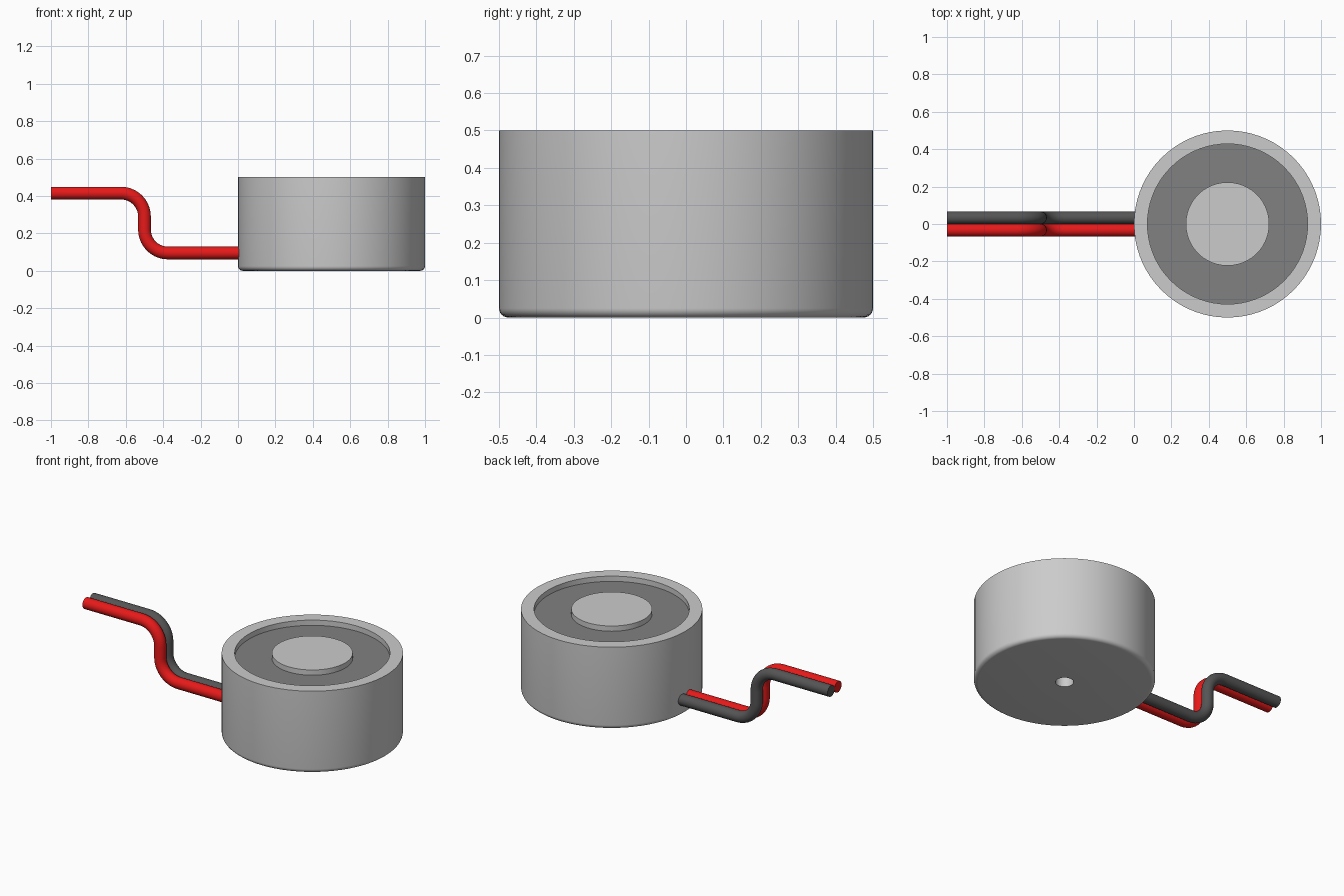
import bpy, bmesh
from math import pi, sin, cos
from mathutils import Vector, Matrix

if "Cube" in bpy.data.objects:
    bpy.data.objects.remove(bpy.data.objects["Cube"])

SEG = 72
CENTRE = Vector((0.5, 0, 0))


def material(name, rgb):
    m = bpy.data.materials.new(name)
    m.diffuse_color = (*rgb, 1)
    m.use_nodes = True
    m.node_tree.nodes["Principled BSDF"].inputs["Base Color"].default_value = m.diffuse_color
    return m


def finish(name, bm, mat=None):
    bmesh.ops.remove_doubles(bm, verts=bm.verts, dist=1e-5)
    bmesh.ops.recalc_face_normals(bm, faces=bm.faces)
    me = bpy.data.meshes.new(name)
    bm.to_mesh(me)
    bm.free()
    ob = bpy.data.objects.new(name, me)
    bpy.context.collection.objects.link(ob)
    if mat:
        me.materials.append(mat)
    bpy.ops.object.select_all(action='DESELECT')
    ob.select_set(True)
    bpy.context.view_layer.objects.active = ob
    bpy.ops.object.shade_smooth_by_angle(angle=pi / 6)
    return ob


def lathe(name, profile, mat=None, closed=False):
    """Revolve an (r, z) profile around the housing axis."""
    bm = bmesh.new()
    vs = [bm.verts.new(CENTRE + Vector((r, 0, z))) for r, z in profile]
    pairs = list(zip(vs, vs[1:] + vs[:1])) if closed else list(zip(vs, vs[1:]))
    edges = [bm.edges.new(p) for p in pairs]
    bmesh.ops.spin(bm, geom=vs + edges, cent=CENTRE, axis=(0, 0, 1),
                   angle=2 * pi, steps=SEG, use_duplicate=False)
    return finish(name, bm, mat)


def arc(cx, cz, r, a0, a1, n):
    return [(cx + r * cos(a0 + (a1 - a0) * i / n), cz + r * sin(a0 + (a1 - a0) * i / n))
            for i in range(n + 1)]


def wire(name, y, mat, r=0.034, sides=24):
    """Sweep a round section along an S-shaped path in the xz plane."""
    path = [(0.02, 0.095)]
    path += arc(-0.375, 0.22, 0.125, -pi / 2, -pi, 10)
    path += arc(-0.625, 0.29, 0.125, 0, pi / 2, 10)
    path += [(-1.0, 0.415)]
    pts = [Vector((x, y, z)) for x, z in path]
    bm = bmesh.new()
    rings = []
    for i, p in enumerate(pts):
        t = (pts[min(i + 1, len(pts) - 1)] - pts[max(i - 1, 0)]).normalized()
        if i in (1, len(pts) - 2):
            t = Vector((-1, 0, 0))
        side = Vector((0, 1, 0))
        up = t.cross(side)
        rings.append([bm.verts.new(p + r * (cos(a) * side + sin(a) * up))
                      for a in (2 * pi * k / sides for k in range(sides))])
    for a, b in zip(rings, rings[1:]):
        for k in range(sides):
            j = (k + 1) % sides
            bm.faces.new((a[k], a[j], b[j], b[k]))
    bm.faces.new(rings[0])
    bm.faces.new(rings[-1])
    return finish(name, bm, mat)


red = material("red_insulation", (0.8, 0.01, 0.01))
black = material("dark_insulation", (0.09, 0.09, 0.09))
resin = material("resin", (0.22, 0.22, 0.22))

# Housing: blind mounting hole, rounded bottom edge, wall, rim, groove and core pole
lathe("housing",
      [(0, 0.25), (0.05, 0.25), (0.05, 0)]
      + arc(0.475, 0.025, 0.025, -pi / 2, 0, 6)
      + [(0.5, 0.5), (0.428, 0.5), (0.428, 0.455),
         (0.223, 0.455), (0.223, 0.5), (0, 0.5)])

# Resin fill in the coil groove
lathe("coil_resin", [(0.223, 0.455), (0.428, 0.455), (0.428, 0.468), (0.223, 0.468)],
      resin, closed=True)

# Pair of lead wires
wire("red_wire", -0.033, red)
wire("dark_wire", 0.034, black)
